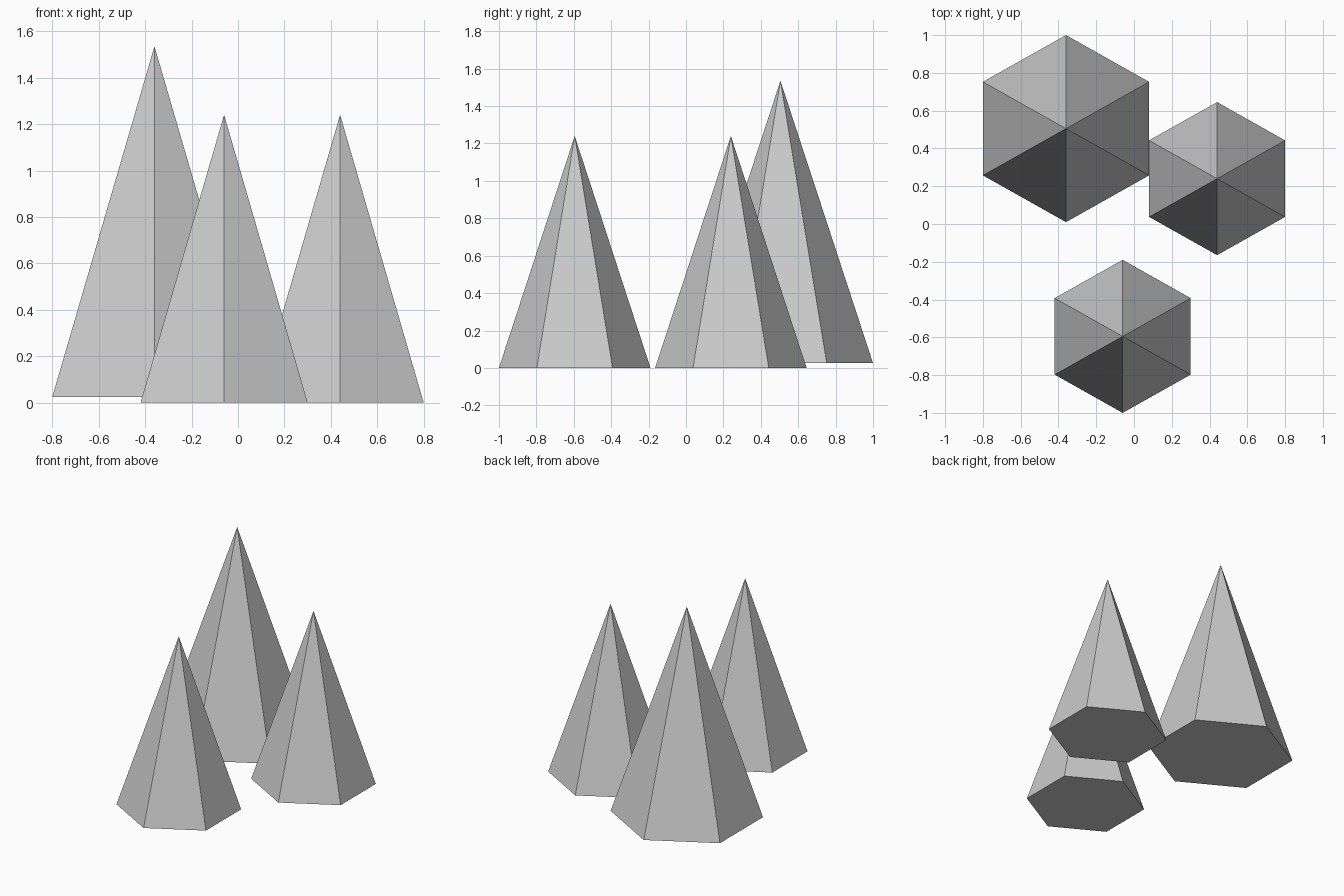
import bpy

# Remove the default cube
cube = bpy.data.objects.get("Cube")
if cube:
    bpy.data.objects.remove(cube, do_unlink=True)

# Single plain grey
GREY = (0.6, 0.6, 0.6, 1.0)
grey = bpy.data.materials.new("plain grey")
grey.use_nodes = True
grey.diffuse_color = GREY
grey.node_tree.nodes["Principled BSDF"].inputs["Base Color"].default_value = GREY


def add_spire(name, x, y, base, top, half_width, half_depth):
    """Six-sided pyramid with corners pointing to the front and back."""
    bpy.ops.mesh.primitive_cone_add(
        vertices=6, radius1=1, radius2=0, depth=top - base,
        end_fill_type='NGON', location=(x, y, (base + top) / 2))
    spire = bpy.context.object
    spire.name = name
    spire.scale = (half_width / 0.866, half_depth, 1)
    bpy.ops.object.transform_apply(location=False, rotation=False, scale=True)
    spire.data.materials.append(grey)


# One tall spire at the back and two matching smaller ones
add_spire("tall_spire", -0.36, 0.505, 0.025, 1.535, 0.44, 0.495)
for name, x, y in (("left_spire", 0.44, 0.24), ("front_spire", -0.06, -0.595)):
    add_spire(name, x, y, 0, 1.24, 0.36, 0.405)
